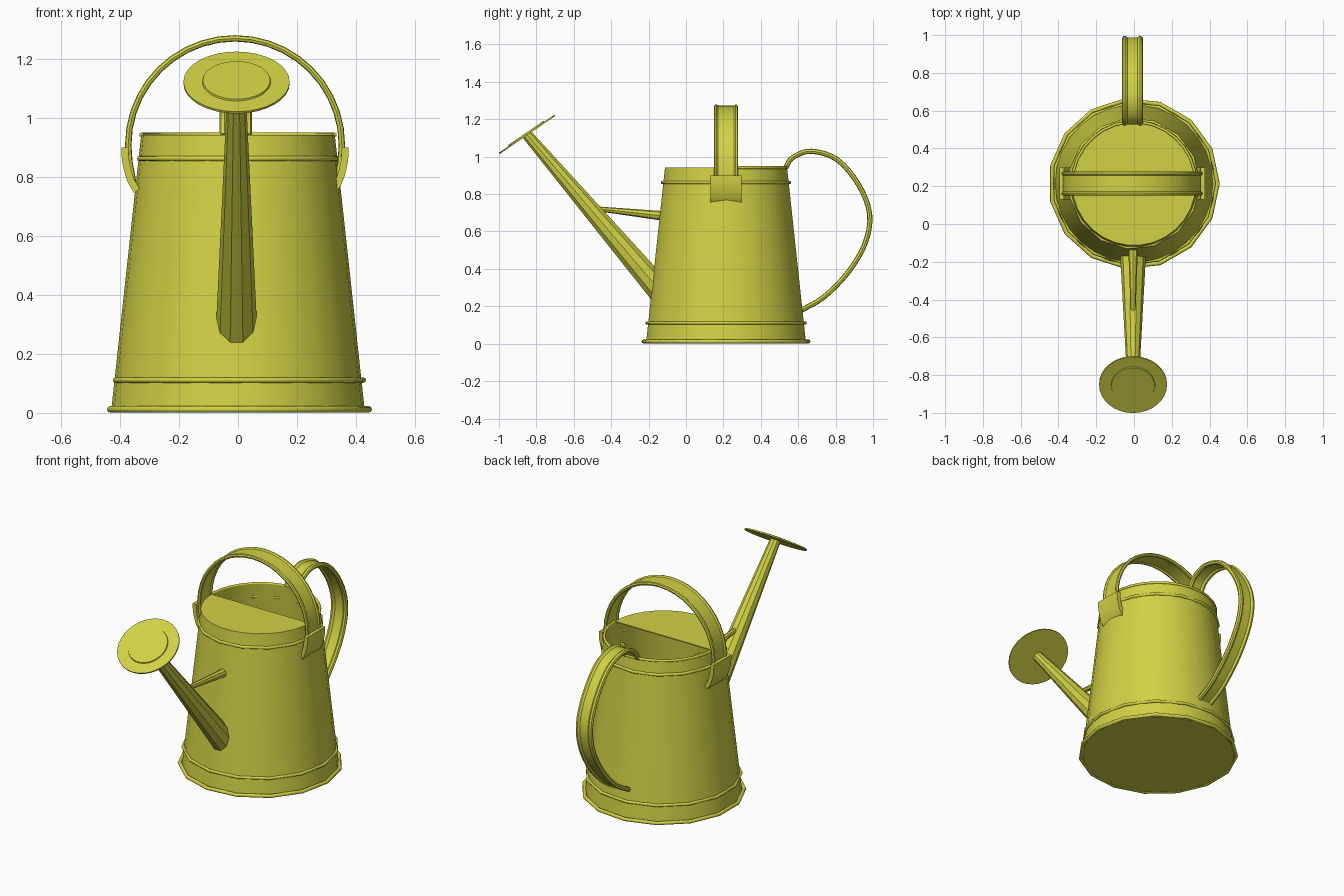
import bpy, bmesh
from math import sin, cos, pi, radians
from mathutils import Vector as V

if "Cube" in bpy.data.objects:
    bpy.data.objects.remove(bpy.data.objects["Cube"])

CY = 0.214  # body axis position in y
paint = bpy.data.materials.new("yellow_paint")
paint.diffuse_color = (0.64, 0.64, 0.06, 1)
paint.use_nodes = True
paint.node_tree.nodes["Principled BSDF"].inputs["Base Color"].default_value = paint.diffuse_color


def finish(name, bm, angle=40):
    bmesh.ops.remove_doubles(bm, verts=bm.verts, dist=1e-5)
    bmesh.ops.recalc_face_normals(bm, faces=bm.faces)
    me = bpy.data.meshes.new(name)
    bm.to_mesh(me)
    bm.free()
    me.materials.append(paint)
    ob = bpy.data.objects.new(name, me)
    bpy.context.collection.objects.link(ob)
    bpy.ops.object.select_all(action='DESELECT')
    ob.select_set(True)
    bpy.context.view_layer.objects.active = ob
    bpy.ops.object.shade_smooth_by_angle(angle=radians(angle))
    return ob


def sweep(name, path, profile, side, closed=False, scales=None, angle=40):
    """Sweep a closed profile (a along side, b along normal) on a planar path."""
    bm = bmesh.new()
    path, side, n = [V(p) for p in path], V(side), len(path)
    rings = []
    for i, p in enumerate(path):
        if closed:
            t = path[(i + 1) % n] - path[i - 1]
        else:
            t = path[min(i + 1, n - 1)] - path[max(i - 1, 0)]
        nor = t.cross(side).normalized()
        k = scales[i] if scales else 1
        rings.append([bm.verts.new(p + k * (a * side + b * nor)) for a, b in profile])
    m = len(profile)
    for i in range(n if closed else n - 1):
        r, q = rings[i], rings[(i + 1) % n]
        for j in range(m):
            bm.faces.new((r[j], r[(j + 1) % m], q[(j + 1) % m], q[j]))
    if not closed:
        bm.faces.new(rings[0])
        bm.faces.new(rings[-1])
    return finish(name, bm, angle)


def lathe(name, profile, steps, angle=40):
    bm = bmesh.new()
    vs = [bm.verts.new((r, 0, z)) for r, z in profile]
    es = [bm.edges.new(e) for e in zip(vs, vs[1:])]
    bmesh.ops.spin(bm, geom=vs + es, cent=(0, 0, 0), axis=(0, 0, 1),
                   angle=2 * pi, steps=steps, use_duplicate=False)
    return finish(name, bm, angle)


def circle(r, n):
    return [(r * cos(2 * pi * i / n), r * sin(2 * pi * i / n)) for i in range(n)]


def beaded_band(half, bead, thin):
    """Flat strap with a round bead along each edge."""
    arc = [(half + bead * cos(a), bead * sin(a))
           for a in [radians(d) for d in (-150, -100, -50, 0, 50, 100, 150)]]
    inner = half - bead
    right = [(inner, -thin)] + arc + [(inner, thin)]
    return right + [(-a, -b) for a, b in right]


def smooth_path(pts, k=4):
    """Catmull-Rom curve through the points."""
    p = [V(q) for q in pts]
    p = [2 * p[0] - p[1]] + p + [2 * p[-1] - p[-2]]
    out = []
    for a, b, c, d in zip(p, p[1:], p[2:], p[3:]):
        for i in range(k):
            t = i / k
            out.append(0.5 * (2 * b + (c - a) * t + (2 * a - 5 * b + 4 * c - d) * t * t
                              + (3 * b - a - 3 * c + d) * t ** 3))
    return out + [p[-2]]


# Tapered open body with floor
body = lathe("body", [(0, 0.004), (0.43, 0.004), (0.328, 0.942), (0.32, 0.942),
                      (0.42, 0.015), (0), ][:-1] + [(0, 0.015)], 30)
body.location.y = CY

# Reinforcing rings around the body
for name, r, z, tube in (("base_ring", 0.443, 0.012, 0.011),
                         ("lower_ring", 0.425, 0.111, 0.009),
                         ("upper_ring", 0.341, 0.862, 0.009)):
    pts = [(x, y + CY, z) for x, y in circle(r, 15)]
    sweep(name, pts, circle(tube, 8), (0, 0, 1), closed=True, angle=50)

# Rolled rim on the open back half
sweep("back_rim", [(0.327 * cos(pi * i / 15), CY + 0.327 * sin(pi * i / 15), 0.942)
                   for i in range(16)], circle(0.008, 8), (0, 0, 1), angle=50)

# Half lid over the front
bm = bmesh.new()
half = [bm.verts.new((0.324 * cos(pi + pi * i / 15), CY + 0.324 * sin(pi + pi * i / 15), 0.942))
        for i in range(16)]
face = bm.faces.new(half)
ext = bmesh.ops.extrude_face_region(bm, geom=[face])
bmesh.ops.translate(bm, vec=(0, 0, -0.006),
                    verts=[v for v in ext["geom"] if isinstance(v, bmesh.types.BMVert)])
finish("half_lid", bm)

# Carrying handle over the top
ox = -0.01
arch = [(ox + 0.362 * cos(pi * i / 20), CY, 0.907 + 0.362 * sin(pi * i / 20)) for i in range(21)]
arch = [(ox + 0.345, CY, 0.78), (ox + 0.358, CY, 0.85)] + arch \
    + [(ox - 0.358, CY, 0.85), (ox - 0.345, CY, 0.78)]
sweep("top_handle", arch, beaded_band(0.053, 0.011, 0.004), (0, 1, 0))

# Brackets holding the carrying handle
for s, name in ((1, "right_bracket"), (-1, "left_bracket")):
    pts = smooth_path([(ox + s * x, CY, z) for x, z in
                       ((0.373, 0.9), (0.37, 0.85), (0.354, 0.79), (0.332, 0.752))], 3)
    sweep(name, pts, [(-0.084, -0.012), (0.084, -0.012), (0.084, 0.012), (-0.084, 0.012)], (0, 1, 0))

# Back handle
back = smooth_path([(-0.008, y, z) for y, z in (
    (0.532, 0.94), (0.57, 0.995), (0.67, 1.029), (0.81, 0.983), (0.926, 0.845), (0.982, 0.69),
    (0.957, 0.535), (0.866, 0.381), (0.735, 0.248), (0.60, 0.17))])
sweep("back_handle", back, beaded_band(0.041, 0.014, 0.005), (1, 0, 0))

# Spout and the stay joining it to the body
sweep("spout", [(-0.005, -0.136, 0.28), (-0.005, -0.85, 1.118)], circle(0.07, 10),
      (1, 0, 0), scales=[1, 0.43], angle=25)
sweep("spout_stay", [(-0.005, -0.09, 0.68), (-0.005, -0.48, 0.722)], circle(0.027, 8),
      (1, 0, 0), scales=[1, 0.45], angle=25)

# Sprinkler rose: thin disc with a raised centre
rose = lathe("rose", [(0, -0.004), (0.18, -0.004), (0.18, 0.004), (0.116, 0.004),
                      (0.114, 0.01), (0, 0.01)], 32, 30)
rose.location = (-0.005, -0.85, 1.119)
rose.rotation_euler.x = radians(34.4)
